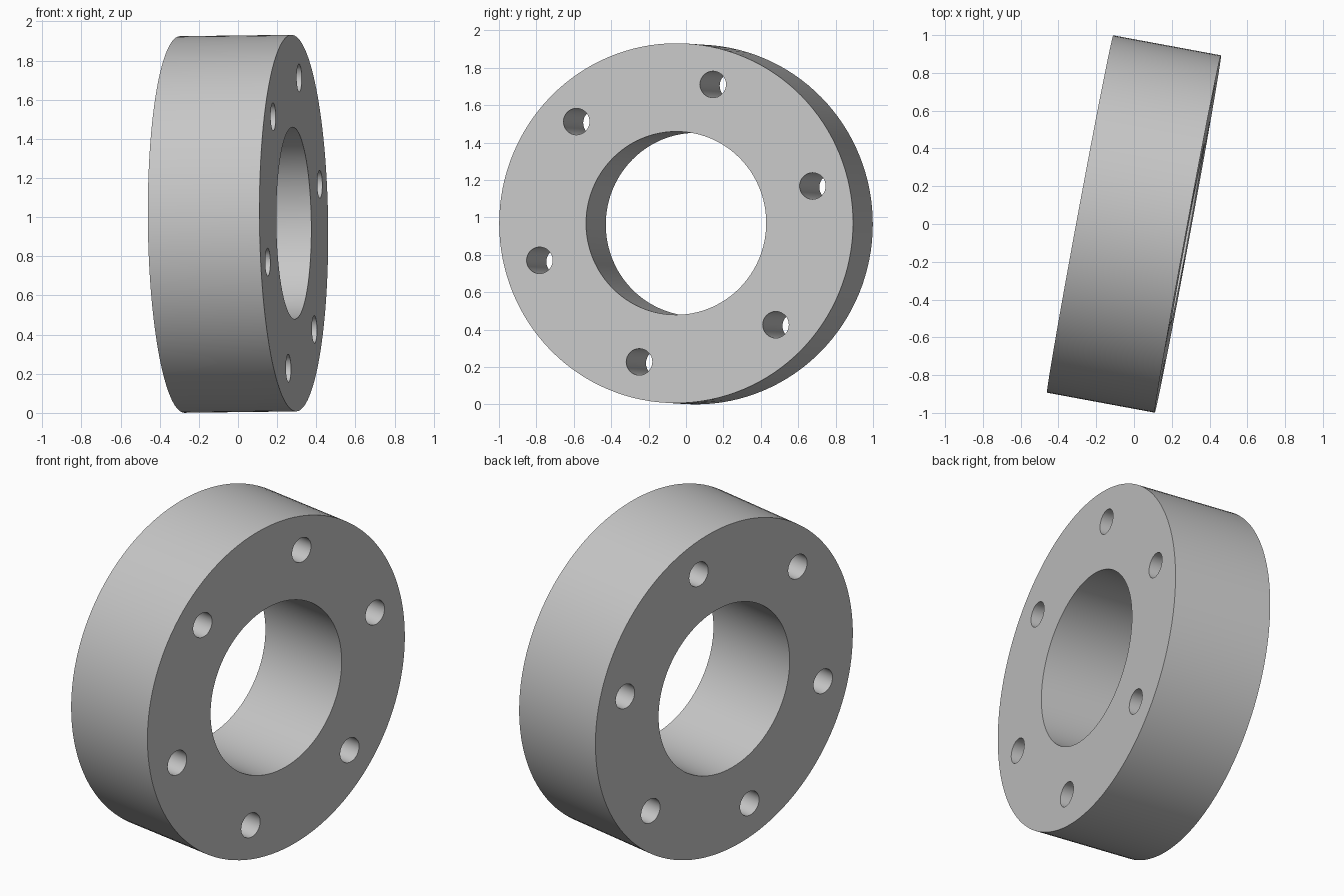
import bpy, bmesh, math
from mathutils import Matrix, Vector

if "Cube" in bpy.data.objects:
    bpy.data.objects.remove(bpy.data.objects["Cube"], do_unlink=True)

OUTER, BORE, BOLT, BOLT_CIRCLE = 0.962, 0.49, 0.071, 0.768
THICKNESS, HOLES = 0.58, 6

# Single grey material
grey = bpy.data.materials.new("light grey")
grey.use_nodes = True
colour = (0.57, 0.57, 0.57, 1)
grey.diffuse_color = colour
grey.node_tree.nodes["Principled BSDF"].inputs["Base Color"].default_value = colour

# Flat ring outline with bore and bolt holes
bm = bmesh.new()


def ring(radius, segments, centre=(0, 0, 0)):
    bmesh.ops.create_circle(bm, radius=radius, segments=segments,
                            matrix=Matrix.Translation(centre))


ring(OUTER, 128)
ring(BORE, 96)
for i in range(HOLES):
    a = math.radians(15) + i * math.tau / HOLES
    ring(BOLT, 32, (BOLT_CIRCLE * math.cos(a), BOLT_CIRCLE * math.sin(a), 0))
bmesh.ops.triangle_fill(bm, use_beauty=True, use_dissolve=False,
                        edges=bm.edges[:], normal=(0, 0, 1))
bmesh.ops.recalc_face_normals(bm, faces=bm.faces[:])
mesh = bpy.data.meshes.new("spacer_ring")
bm.to_mesh(mesh)
bm.free()
mesh.materials.append(grey)

spacer = bpy.data.objects.new("spacer_ring", mesh)
bpy.context.collection.objects.link(spacer)

# Thickness of the ring
solid = spacer.modifiers.new("thickness", 'SOLIDIFY')
solid.thickness = THICKNESS
solid.offset = 0
for obj in bpy.context.selected_objects:
    obj.select_set(False)
bpy.context.view_layer.objects.active = spacer
spacer.select_set(True)
bpy.ops.object.modifier_apply(modifier=solid.name)
bpy.ops.object.shade_smooth_by_angle(angle=math.radians(30))

# Stand it on edge, axis turned slightly from x
turn = math.radians(10.5)
axis = Vector((math.cos(turn), -math.sin(turn), 0.012)).normalized()
across = Vector((math.sin(turn), math.cos(turn), 0))
up = axis.cross(across)
rotation = Matrix((across, up, axis)).transposed().to_4x4()
spacer.matrix_world = Matrix.Translation((0, 0, 0.966)) @ rotation
